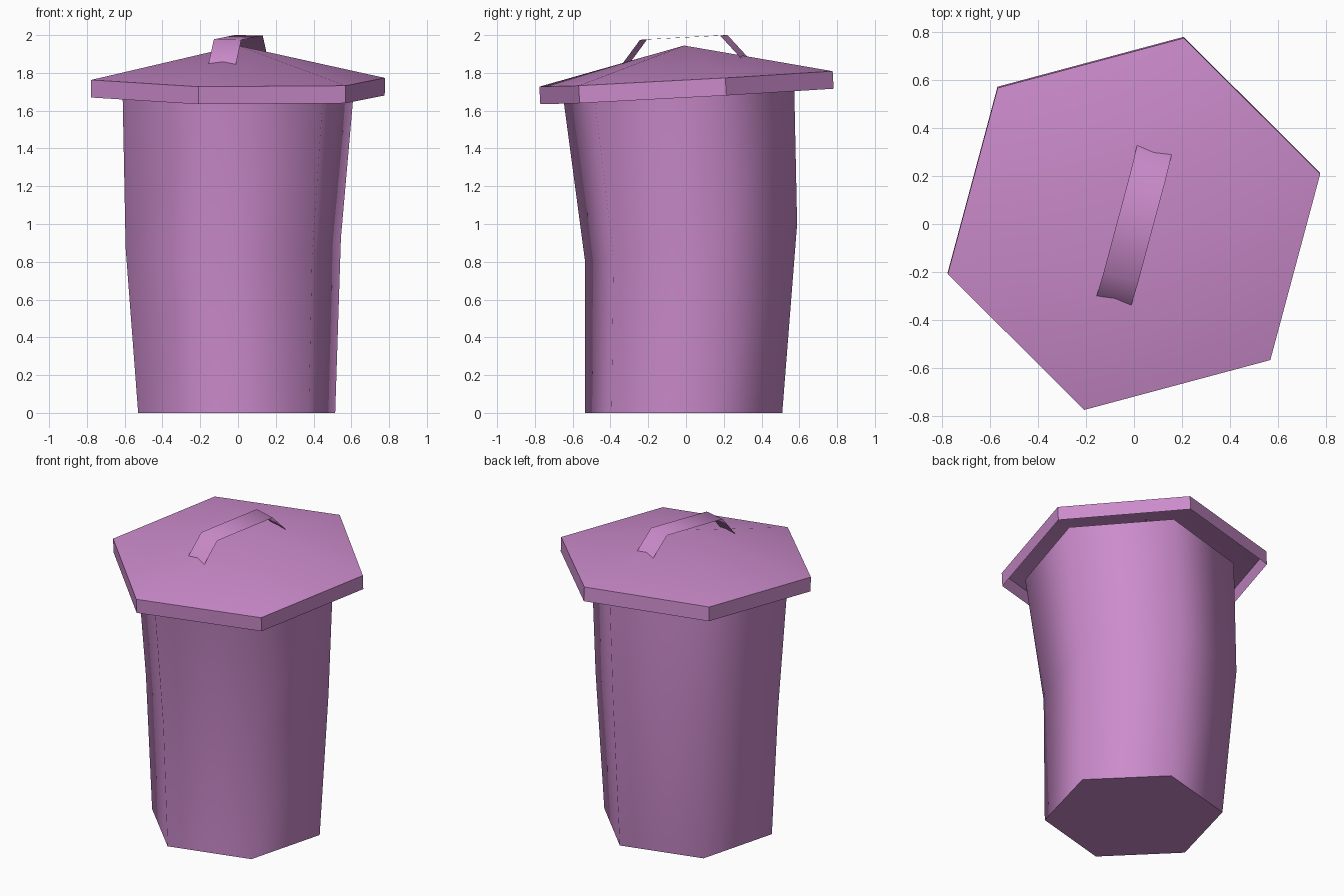
import bpy
from math import sin, cos, radians
from mathutils import Matrix, Vector

cube = bpy.data.objects.get("Cube")
if cube:
    bpy.data.objects.remove(cube)

SIDES = 6
TURN = radians(15)

purple = bpy.data.materials.new("purple")
purple.use_nodes = True
purple.diffuse_color = (0.60, 0.26, 0.60, 1)
purple.node_tree.nodes["Principled BSDF"].inputs["Base Color"].default_value = (0.60, 0.26, 0.60, 1)


def frame(x, y, z, tilt_x=0, tilt_y=0):
    return (Matrix.Translation((x, y, z)) @ Matrix.Rotation(radians(tilt_x), 4, 'X')
            @ Matrix.Rotation(radians(tilt_y), 4, 'Y'))


def ring(radius, place, height=0):
    """Hexagonal loop of points in a tilted frame."""
    angles = [TURN + i * radians(360 / SIDES) for i in range(SIDES)]
    return [place @ Vector((radius * cos(a), radius * sin(a), height)) for a in angles]


def walls(low, high):
    """Quads joining two neighbouring rings."""
    return [(low * SIDES + i, low * SIDES + (i + 1) % SIDES,
             high * SIDES + (i + 1) % SIDES, high * SIDES + i) for i in range(SIDES)]


def make(name, verts, faces):
    mesh = bpy.data.meshes.new(name)
    mesh.from_pydata(verts, [], faces)
    mesh.materials.append(purple)
    obj = bpy.data.objects.new(name, mesh)
    bpy.context.collection.objects.link(obj)
    bpy.ops.object.select_all(action='DESELECT')
    obj.select_set(True)
    bpy.context.view_layer.objects.active = obj
    # The angle sits between the soft body corners and the right-angled rims
    bpy.ops.object.shade_smooth_by_angle(angle=radians(65 if name != "lid" else 40))
    return obj


# Body: three slightly crooked hexagonal rings and a flat bottom
body = (ring(0.54, frame(-0.007, -0.012, 0))
        + ring(0.59, frame(-0.025, 0.027, 0.9, 10))
        + ring(0.635, frame(0.002, -0.04, 1.72, 3.15)))
make("bin_body", body, walls(0, 1) + walls(1, 2) + [tuple(reversed(range(SIDES)))])

# Lid: hollow shell with a short rim and a low peak
lid_place = frame(0, 0, 1.768, 3.15, 0.45)
lid = ring(0.805, lid_place, -0.093) + ring(0.805, lid_place)
lid.append(lid_place @ Vector((0, 0, 0.177)))
peak = len(lid) - 1
roof = [(SIDES + i, SIDES + (i + 1) % SIDES, peak) for i in range(SIDES)]
make("lid", lid, walls(0, 1) + roof)

# Handle: thin strap bent over the peak, its ends sunk into the lid
along = Vector((cos(radians(75)), sin(radians(75)), 0))
across = Vector((along.y, -along.x, 0)) * 0.075
strap = []
for reach, height in [(-0.335, 0.085), (-0.22, 0.22), (0.22, 0.22), (0.335, 0.085)]:
    centre = along * reach + Vector((0, 0, height))
    strap += [lid_place @ (centre - across), lid_place @ (centre + across)]
make("lid_handle", strap, [(i, i + 1, i + 3, i + 2) for i in (0, 2, 4)])
